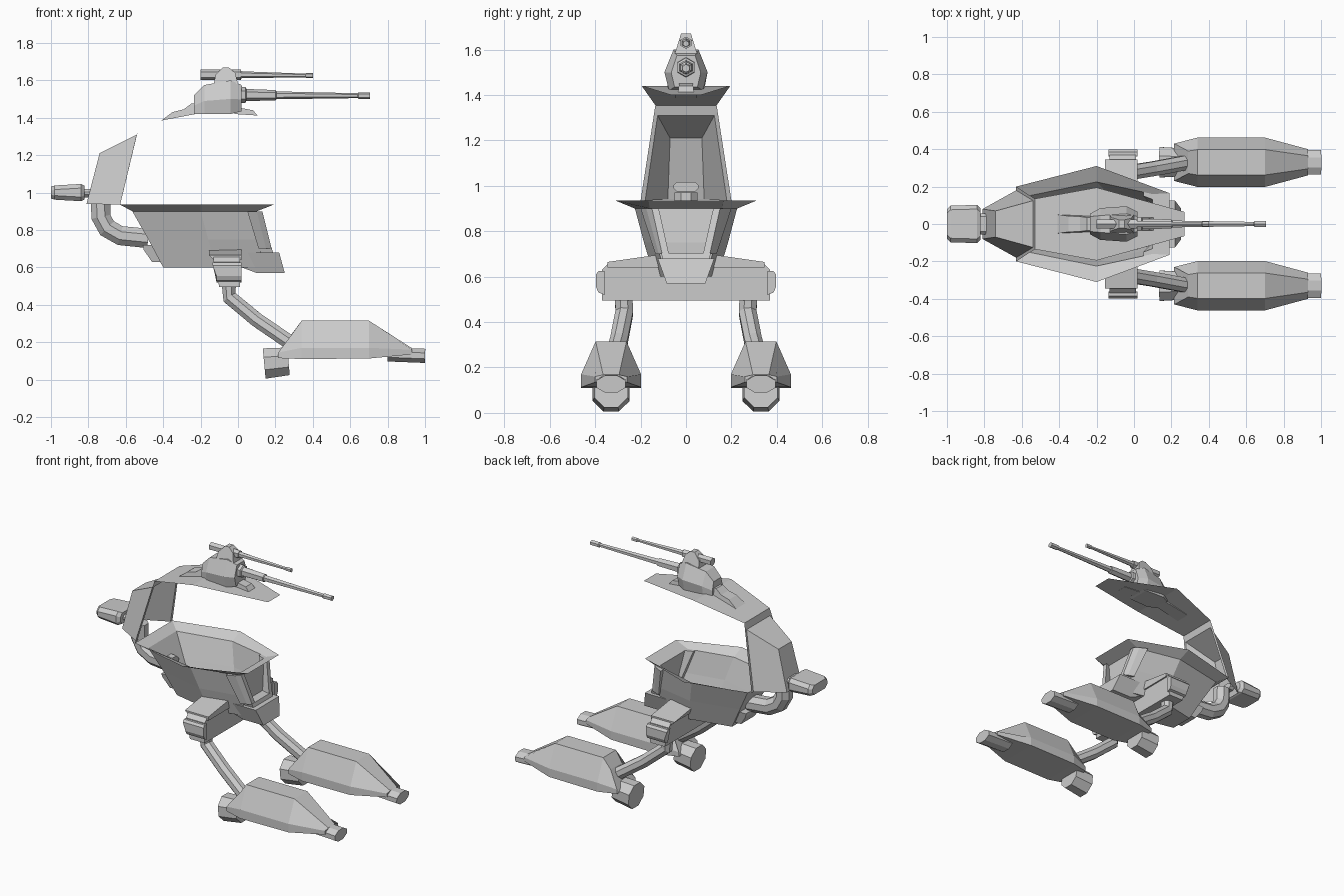
import bpy, bmesh, math
from mathutils import Vector


def loft(name, rings, caps=(True, True), closed=True, mirror=False):
    """Skin equal-length rings of points; optionally mirror across y = 0."""
    bm = bmesh.new()
    rows = [[bm.verts.new(p) for p in r] for r in rings]
    n = len(rows[0])
    for a, b in zip(rows, rows[1:]):
        for i in range(n if closed else n - 1):
            j = (i + 1) % n
            bm.faces.new((a[i], a[j], b[j], b[i]))
    if caps[0]:
        bm.faces.new(rows[0][::-1])
    if caps[1]:
        bm.faces.new(rows[-1])
    bmesh.ops.remove_doubles(bm, verts=bm.verts, dist=1e-5)
    bmesh.ops.recalc_face_normals(bm, faces=bm.faces)
    me = bpy.data.meshes.new(name)
    bm.to_mesh(me)
    bm.free()
    ob = bpy.data.objects.new(name, me)
    bpy.context.collection.objects.link(ob)
    if mirror:
        m = ob.modifiers.new("mirror", "MIRROR")
        m.use_axis = (False, True, False)
    return ob


def tube(name, path, radii, sides=8, wide=1.0, mirror=False):
    """Faceted tube through path points; wide stretches it sideways."""
    pts = [Vector(p) for p in path]
    rings = []
    for k, p in enumerate(pts):
        d = (pts[min(k + 1, len(pts) - 1)] - pts[max(k - 1, 0)]).normalized()
        if k and (p - pts[k - 1]).length < 0.002:
            d = (p - pts[0]).normalized()
        u = (Vector((0, 1, 0)) - d * d.y).normalized()
        v = d.cross(u)
        r = radii[k] if isinstance(radii, (list, tuple)) else radii
        rings.append([p + r * (wide * math.cos(t) * u + math.sin(t) * v)
                      for t in ((i + 0.5) * math.tau / sides for i in range(sides))])
    return loft(name, rings, mirror=mirror)


def outline(half, z):
    """Symmetric plan outline from (x, half width) points, rear to front."""
    return [(x, y, z) for x, y in half] + [(x, -y, z) for x, y in reversed(half)]


def side_block(name, bottom_y, top_y, profile):
    """Block from an xz profile whose half width tapers from bottom to top."""
    z0, z1 = min(p[1] for p in profile), max(p[1] for p in profile)
    w = lambda z: bottom_y + (top_y - bottom_y) * (z - z0) / (z1 - z0)
    return loft(name, [[(x, s * w(z), z) for x, z in profile] for s in (-1, 1)])


def chamfer(y0, y1, x, z0, z1, c):
    """Chamfered rectangle in the yz plane."""
    return [(x, y0 + c, z0), (x, y1 - c, z0), (x, y1, z0 + c), (x, y1, z1 - c),
            (x, y1 - c, z1), (x, y0 + c, z1), (x, y0, z1 - c), (x, y0, z0 + c)]


# open cockpit tub and its flared rim
tub_top = outline([(-0.565, 0.15), (-0.2, 0.225), (0.10, 0.16)], 0.90)
loft("cockpit_tub", [
    outline([(-0.40, 0.08), (-0.12, 0.14), (0.12, 0.09)], 0.60),
    outline([(-0.48, 0.11), (-0.16, 0.185), (0.12, 0.13)], 0.75),
    tub_top], caps=(True, False))
loft("cockpit_rim", [tub_top, outline([(-0.63, 0.2), (-0.2, 0.31), (0.19, 0.165)], 0.935)],
     caps=(False, False))

# front window pillars, sill and nose block
loft("front_pillar", [
    [(0.05, 0.15, 0.90), (0.05, 0.20, 0.90), (0.10, 0.175, 0.90), (0.13, 0.15, 0.90), (0.13, 0.12, 0.90)],
    [(0.11, 0.09, 0.70), (0.11, 0.135, 0.70), (0.15, 0.12, 0.70), (0.18, 0.105, 0.70), (0.18, 0.075, 0.70)]],
    mirror=True)
side_block("front_sill", 0.10, 0.11, [(0.08, 0.67), (0.19, 0.67), (0.18, 0.705), (0.08, 0.705)])
side_block("nose_block", 0.085, 0.125, [(0.02, 0.60), (0.10, 0.57), (0.25, 0.57), (0.22, 0.68), (0.02, 0.68)])
side_block("rear_block", 0.07, 0.09,
           [(-0.46, 0.63), (-0.38, 0.63), (-0.38, 0.72), (-0.51, 0.72), (-0.505, 0.695)])

# back shell: open in front, wrapping round the rear, with a front frame strip
loft("back_shell", [
    [(-0.63, -0.18, 0.935), (-0.54, -0.125, 1.31), (-0.54, 0.125, 1.31), (-0.63, 0.18, 0.935)],
    [(-0.81, -0.08, 0.94), (-0.74, -0.07, 1.21), (-0.74, 0.07, 1.21), (-0.81, 0.08, 0.94)]],
    caps=(False, True), closed=False)
loft("shell_frame", [
    [(-0.63, -0.18, 0.935), (-0.54, -0.125, 1.31), (-0.54, 0.125, 1.31), (-0.63, 0.18, 0.935)],
    [(-0.63, -0.20, 0.935), (-0.53, -0.135, 1.355), (-0.53, 0.135, 1.355), (-0.63, 0.20, 0.935)]],
    caps=(False, False), closed=False)

# roof plate, folded across its widest line
loft("roof", [[(x, -y, z), (x, y, z)] for x, y, z in
              ((-0.53, 0.135, 1.355), (-0.2, 0.195, 1.44), (0.27, 0.065, 1.40))],
     caps=(False, False), closed=False)

# curved neck and rear pod
tube("neck", [(-0.735, 0, 0.97), (-0.733, 0, 0.87), (-0.70, 0, 0.81), (-0.63, 0, 0.77), (-0.48, 0, 0.755)], 0.056)
loft("tail_pod", [chamfer(-y, y, x, 1 - h, 1 + h, 0.022) for x, y, h in
                  ((-1.0, 0.08, 0.032), (-0.98, 0.098, 0.038), (-0.84, 0.102, 0.046), (-0.82, 0.085, 0.036))])
loft("tail_connector", [chamfer(-0.055, 0.055, x, 0.975, 1.018, 0.015) for x in (-0.83, -0.765)])

# leg crossbar, with flared shoulder and end plate
def bar(y, x0, x1, b0, b1, zb, zt):
    return [(x0, y, zt), (x1, y, zt), (b1, y, zb), (b0, y, zb)]

loft("crossbar", [bar(s, -0.13, 0.01, -0.10, 0.01, 0.495, z) for s, z in
                  ((-0.37, 0.63), (-0.34, 0.66), (-0.1, 0.69), (0.1, 0.69), (0.34, 0.66), (0.37, 0.63))])
loft("shoulder_cap", [bar(y, -0.155, 0.02, -0.13, 0.02, 0.64, z) for y, z in ((0.10, 0.70), (0.345, 0.665))],
     mirror=True)
loft("bar_end", [bar(y, -0.135, 0.02, -0.115, 0.02, zb, zt) for y, zb, zt in
                 ((0.36, 0.52, 0.625), (0.385, 0.53, 0.625), (0.397, 0.555, 0.61))], mirror=True)

# bent leg, foot pod, front tip and rear thruster on each side
tube("leg", [(-0.05, 0.275, 0.53), (-0.045, 0.272, 0.44), (0.10, 0.295, 0.32), (0.29, 0.33, 0.19)], 0.042, mirror=True)

def pod(x, top, ztop, w, zmid, zbot, wb):
    c = 0.33
    return [(x, c - top, ztop), (x, c + top, ztop), (x, c + w, zmid),
            (x, c + w, zbot), (x, c - w, zbot), (x, c - w, zmid)]

foot = [pod(0.21, 0.06, 0.155, 0.10, 0.145, 0.115, 0),
        pod(0.34, 0.068, 0.315, 0.132, 0.17, 0.11, 0),
        pod(0.70, 0.068, 0.315, 0.132, 0.17, 0.113, 0),
        pod(0.93, 0.035, 0.168, 0.07, 0.16, 0.135, 0)]
foot[0] = [(0.29, 0.27, 0.245), (0.29, 0.39, 0.245), (0.215, 0.43, 0.145),
           (0.215, 0.43, 0.115), (0.215, 0.23, 0.115), (0.215, 0.23, 0.145)]
loft("foot_pod", foot, mirror=True)
tube("foot_tip", [(0.80, 0.33, 0.135), (1.0, 0.33, 0.127)], 0.041, wide=1.7, mirror=True)
tube("foot_thruster", [(0.14, 0.33, 0.086), (0.27, 0.33, 0.098)], [0.088, 0.08], mirror=True)

# turret body on the roof
def hexring(x, top, bot, wt, wm, wb):
    m = bot + 0.45 * (top - bot)
    return [(x, -wb, bot), (x, wb, bot), (x, wm, m), (x, wt, top), (x, -wt, top), (x, -wm, m)]

loft("turret_body", [hexring(-0.235, 1.52, 1.42, 0.04, 0.055, 0.055),
                     hexring(-0.18, 1.575, 1.42, 0.045, 0.085, 0.08),
                     hexring(-0.04, 1.60, 1.42, 0.055, 0.095, 0.075),
                     hexring(0.02, 1.575, 1.435, 0.04, 0.065, 0.05)])
side_block("turret_rear_wedge", 0.05, 0.035,
           [(-0.41, 1.385), (-0.20, 1.425), (-0.20, 1.475), (-0.25, 1.475), (-0.29, 1.445), (-0.35, 1.43)])
side_block("turret_front_foot", 0.035, 0.03, [(-0.02, 1.42), (0.105, 1.412), (0.08, 1.44), (0.0, 1.455)])
side_block("gun_mount", 0.05, 0.022,
           [(-0.13, 1.58), (0.0, 1.58), (-0.015, 1.64), (-0.05, 1.67), (-0.08, 1.67), (-0.12, 1.63)])

# upper light gun and lower main gun
tube("light_gun_body", [(-0.20, 0, 1.63), (0.015, 0, 1.63)], 0.027, 6)
tube("light_gun_barrel", [(0.01, 0, 1.63), (0.03, 0, 1.63), (0.36, 0, 1.626), (0.365, 0, 1.626), (0.40, 0, 1.626)],
     [0.02, 0.018, 0.010, 0.014, 0.014], 6)
tube("main_gun", [(0.0, 0, 1.522), (0.04, 0, 1.522), (0.045, 0, 1.522), (0.20, 0, 1.52),
                  (0.205, 0, 1.52), (0.64, 0, 1.518), (0.645, 0, 1.518), (0.705, 0, 1.518)],
     [0.046, 0.042, 0.032, 0.028, 0.021, 0.013, 0.018, 0.018], 6)
